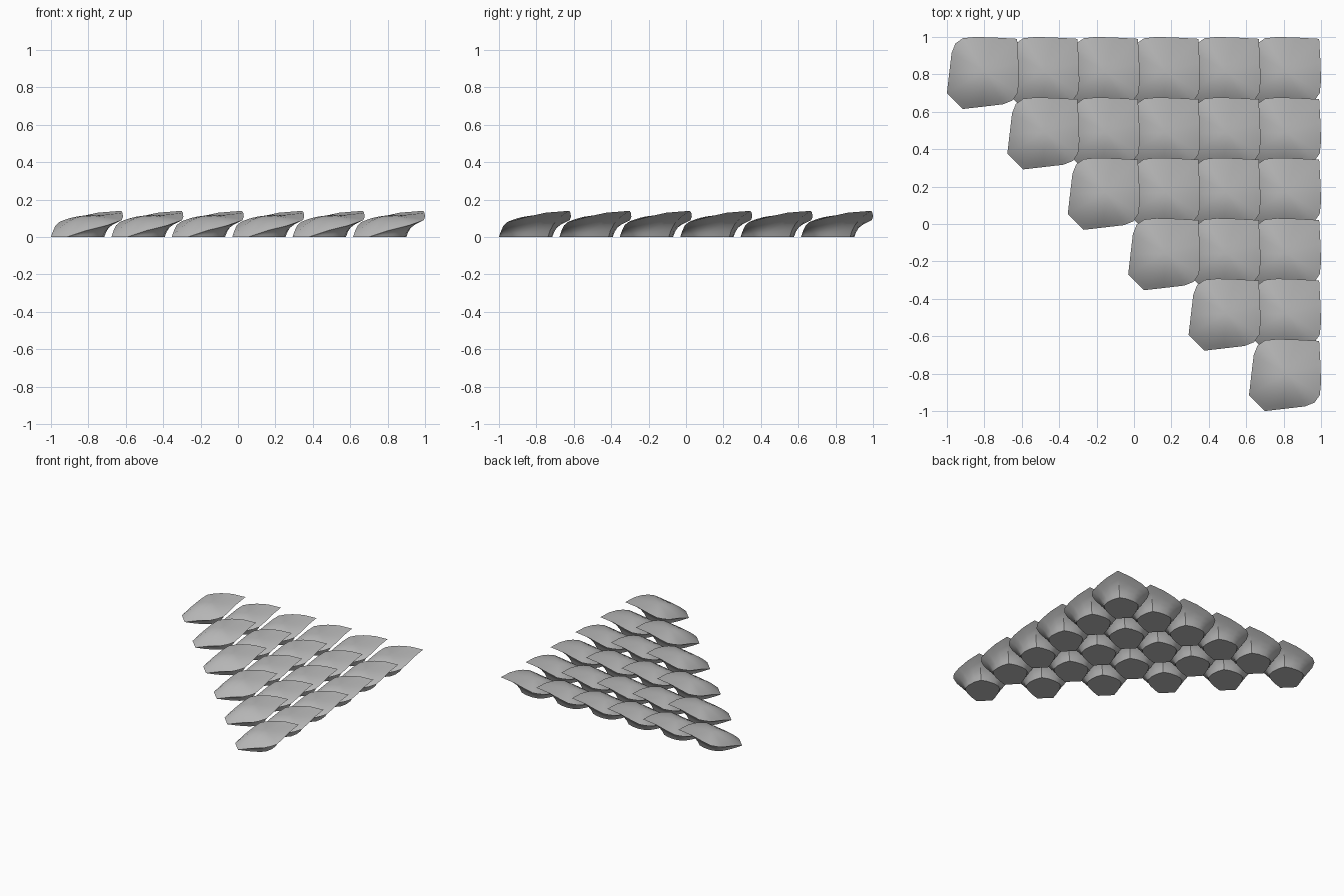
import bpy, bmesh

if "Cube" in bpy.data.objects:
    bpy.data.objects.remove(bpy.data.objects["Cube"])

# half of the upper rim, from the blunt front corner round to the raised tip
RIM = [(.085, 0, 0), (.19, .012, .035), (.30, .025, .062), (.35, .045, .08),
       (.378, .085, .09), (.385, .15, .108), (.382, .25, .13), (.375, .375, .14)]
# half of the flat base outline, matched point for point with the rim
BASE = [(.085, 0, 0), (.15, .02, 0), (.21, .045, 0), (.25, .07, 0),
        (.275, .10, 0), (.285, .15, 0), (.28, .21, 0), (.262, .262, 0)]
CENTRE = (.20, .20, .115)
SIZE, PITCH, COUNT = .385, .323, 6


def mirrored(half):
    """Close a half outline by mirroring it across the diagonal."""
    return half + [(y, x, z) for x, y, z in reversed(half[:-1])]


def lerp(a, b, t):
    return a + (b - a) * t


rim, base = mirrored(RIM), mirrored(BASE)
rings = [base]
# flared underside
for h, w in ((.25, .10), (.5, .27), (.75, .56)):
    rings.append([(lerp(b[0], r[0], w), lerp(b[1], r[1], w), r[2] * h)
                  for b, r in zip(base, rim)])
rings.append(rim)
# domed top
for s in (.88, .74, .58, .4, .2):
    rings.append([(lerp(CENTRE[0], r[0], s), lerp(CENTRE[1], r[1], s),
                   lerp(CENTRE[2], r[2], s * s)) for r in rim])

bm = bmesh.new()
loops = [[bm.verts.new((x - SIZE / 2, y - SIZE / 2, z)) for x, y, z in ring]
         for ring in rings]
n = len(rim)
for low, high in zip(loops, loops[1:]):
    for i in range(n):
        j = (i + 1) % n
        bm.faces.new((low[i], low[j], high[j], high[i]))
top = bm.verts.new((CENTRE[0] - SIZE / 2, CENTRE[1] - SIZE / 2, CENTRE[2]))
for i in range(n):
    bm.faces.new((loops[-1][i], loops[-1][(i + 1) % n], top))
bm.faces.new(loops[0][::-1])
bmesh.ops.remove_doubles(bm, verts=bm.verts, dist=.0005)
bmesh.ops.recalc_face_normals(bm, faces=bm.faces)
mesh = bpy.data.meshes.new("scale")
bm.to_mesh(mesh)
bm.free()

grey = bpy.data.materials.new("grey")
grey.diffuse_color = (.5, .5, .5, 1)
grey.use_nodes = True
grey.node_tree.nodes["Principled BSDF"].inputs["Base Color"].default_value = grey.diffuse_color
mesh.materials.append(grey)

# triangular array of overlapping scales, each row one shorter
start = 1 - SIZE / 2
for row in range(COUNT):
    for col in range(row, COUNT):
        scale = bpy.data.objects.new(f"scale_{row}_{col}", mesh)
        scale.location = (-start + col * PITCH, start - row * PITCH, 0)
        bpy.context.collection.objects.link(scale)

# smooth surfaces with a crisp rim and base edge
bpy.context.view_layer.objects.active = scale
scale.select_set(True)
bpy.ops.object.shade_smooth_by_angle(angle=.7)
